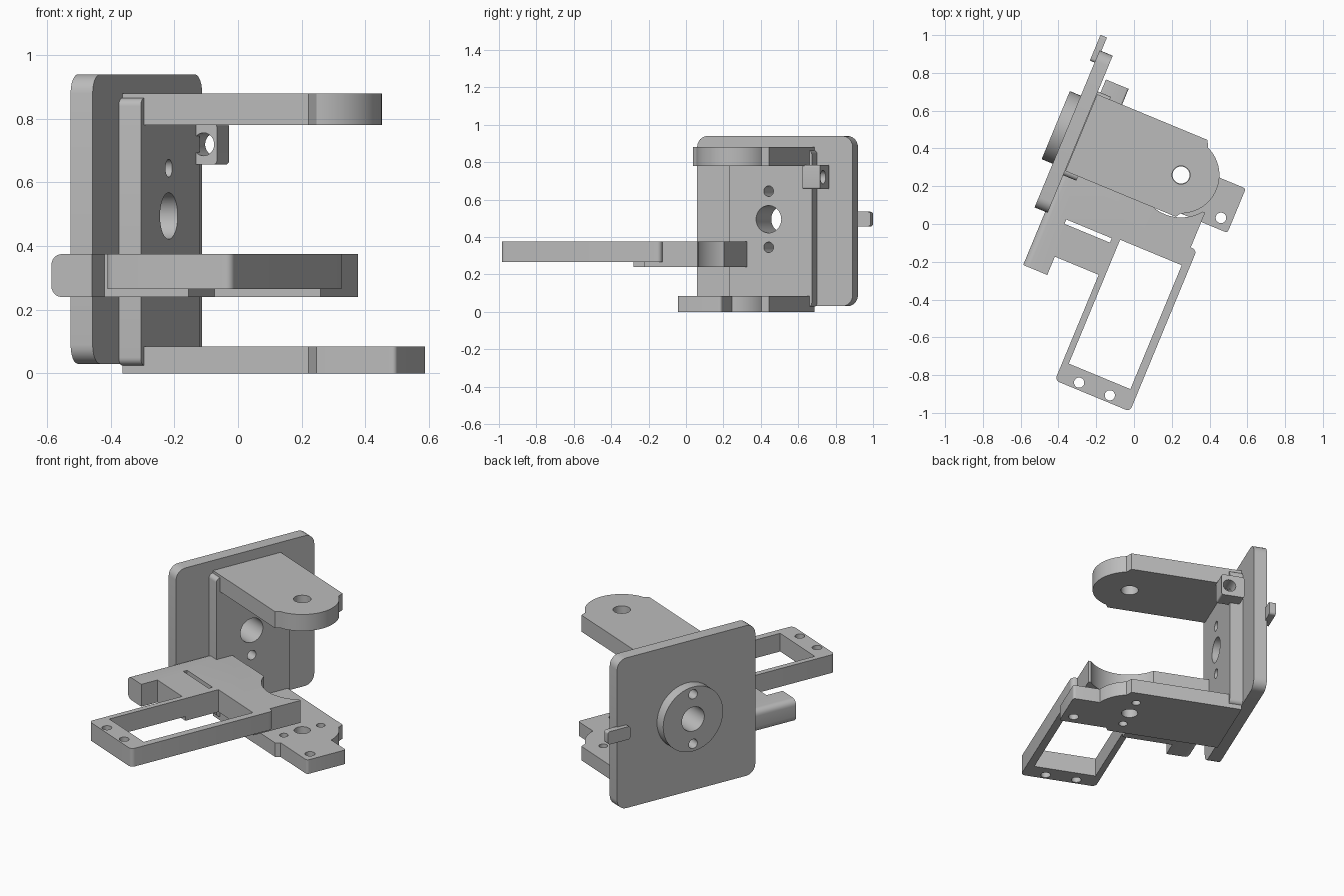
import bpy, bmesh, math

cube = bpy.data.objects.get("Cube")
if cube:
    bpy.data.objects.remove(cube, do_unlink=True)

TURN = math.radians(-22.5)      # the whole bracket stands turned on the ground
PIVOT = (0.131, 0.335)          # hinge axis shared by arm and base

grey = bpy.data.materials.new("plain grey")
grey.use_nodes = True
COLOUR = (0.5, 0.5, 0.5, 1)
grey.diffuse_color = COLOUR
grey.node_tree.nodes["Principled BSDF"].inputs["Base Color"].default_value = COLOUR


def finish(name, bm):
    bmesh.ops.recalc_face_normals(bm, faces=bm.faces)
    mesh = bpy.data.meshes.new(name)
    bm.to_mesh(mesh)
    bm.free()
    mesh.materials.append(grey)
    ob = bpy.data.objects.new(name, mesh)
    ob.rotation_euler.z = TURN
    bpy.context.collection.objects.link(ob)
    return ob


def prism(name, outline, z0, z1, axis=None, radius=0, pick=lambda c: True):
    """Extrude an outline; round the edges that run along one axis."""
    bm = bmesh.new()
    face = bm.faces.new([bm.verts.new((x, y, z0)) for x, y in outline])
    up = bmesh.ops.extrude_face_region(bm, geom=[face])["geom"]
    bmesh.ops.translate(bm, vec=(0, 0, z1 - z0),
                        verts=[v for v in up if isinstance(v, bmesh.types.BMVert)])
    if axis is not None:
        edges = [e for e in bm.edges
                 if abs((e.verts[0].co - e.verts[1].co).normalized()[axis]) > 0.99
                 and pick((e.verts[0].co + e.verts[1].co) / 2)]
        bmesh.ops.bevel(bm, geom=edges, offset=radius, segments=6,
                        profile=0.5, affect='EDGES')
    return finish(name, bm)


def box(name, x, y, z, **rounding):
    outline = [(x[0], y[0]), (x[1], y[0]), (x[1], y[1]), (x[0], y[1])]
    return prism(name, outline, z[0], z[1], **rounding)


def circle(cx, cy, r, start=0, end=360, steps=48):
    full = end - start == 360
    n = steps if full else steps + 1
    angles = [math.radians(start + (end - start) * i / steps) for i in range(n)]
    return [(cx + r * math.cos(a), cy + r * math.sin(a)) for a in angles]


def rod(name, axis, centre, r, span):
    """Cylinder along axis 0 (x), 1 (y) or 2 (z)."""
    bm = bmesh.new()
    ring = []
    for a, b in circle(centre[0], centre[1], r):
        ring.append(bm.verts.new([(span[0], a, b), (a, span[0], b), (a, b, span[0])][axis]))
    up = bmesh.ops.extrude_face_region(bm, geom=[bm.faces.new(ring)])["geom"]
    move = [0, 0, 0]
    move[axis] = span[1] - span[0]
    bmesh.ops.translate(bm, vec=move,
                        verts=[v for v in up if isinstance(v, bmesh.types.BMVert)])
    return finish(name, bm)


def combine(ob, others, mode='DIFFERENCE'):
    """Apply booleans and drop the helper solids."""
    bpy.context.view_layer.update()
    for other in others:
        mod = ob.modifiers.new("combine", 'BOOLEAN')
        mod.operation, mod.solver, mod.object = mode, 'EXACT', other
        with bpy.context.temp_override(object=ob, active_object=ob):
            bpy.ops.object.modifier_apply(modifier=mod.name)
        bpy.data.objects.remove(other, do_unlink=True)
    return ob


def drill(ob, holes, span, axis=2):
    return combine(ob, [rod("cutter", axis, (a, b), r, span) for a, b, r in holes])


# Upright plates and rear boss, sharing one row of bolt holes
SHAFT = (0.325, 0.495)
bolts = [(*SHAFT, 0.073)] + [(SHAFT[0], SHAFT[1] + s * 0.15, 0.028) for s in (-1, 1)]
back_plate = box("back_plate", (-0.52, -0.445), (-0.12, 0.78), (0.03, 0.94),
                 axis=0, radius=0.06)
inner_plate = box("inner_plate", (-0.445, -0.37), (0.095, 0.575), (0.025, 0.865),
                  axis=0, radius=0.025)
boss = rod("rear_boss", 0, SHAFT, 0.195, (-0.583, -0.52))
for part in (back_plate, inner_plate, boss):
    drill(part, bolts, (-0.7, -0.3), axis=0)

# Rear stop tab
box("stop_tab", (-0.547, -0.51), (0.71, 0.857), (0.457, 0.535),
    axis=0, radius=0.015)

# Pierced block on the side of the inner plate
block = box("side_block", (-0.43, -0.3), (0.55, 0.65), (0.657, 0.785),
            axis=1, radius=0.01)
drill(block, [(-0.345, 0.72, 0.036)], (0.4, 0.8), axis=1)

# Upper arm and base share one outline with a rounded end
arm_outline = ([(-0.443, 0.12), (0.19, 0.12)]
               + circle(*PIVOT, 0.203, -68, 68, 32)
               + [(0.19, 0.56), (-0.443, 0.56)])
arm = prism("upper_arm", arm_outline, 0.78, 0.88)
drill(arm, [(*PIVOT, 0.048)], (0.7, 1.0))

base = prism("base_arm", arm_outline, 0, 0.085)
tab = box("base_tab", (0.15, 0.475), (0.146, 0.4), (0, 0.085), axis=2, radius=0.015,
          pick=lambda c: c.x > 0.4)
combine(base, [tab], 'UNION')
drill(base, [(*PIVOT, 0.045), (PIVOT[0], PIVOT[1] - 0.12, 0.024),
             (PIVOT[0], PIVOT[1] + 0.12, 0.024), (0.413, 0.206, 0.028)], (-0.1, 0.2))

# Middle bracket: stepped body with a lug, joined to an open rectangular frame
body_outline = [(-0.459, -0.425), (-0.321, -0.425), (-0.321, -0.32), (-0.036, -0.32),
                (-0.036, -0.105), (0.325, -0.105), (0.325, 0.2), (-0.459, 0.2)]
bracket = prism("middle_bracket", body_outline, 0.24, 0.375, axis=1, radius=0.035,
                pick=lambda c: c.x < -0.4)
frame = box("frame", (-0.07, 0.36), (-0.925, 0.0), (0.265, 0.375),
            axis=2, radius=0.025)
opening = box("opening", (-0.036, 0.317), (-0.815, -0.105), (0.1, 0.5))
combine(frame, [opening])
combine(bracket, [frame], 'UNION')
slot = box("slot", (-0.34, -0.08), (-0.14, -0.115), (0.1, 0.5))
combine(bracket, [slot])
drill(bracket, [(*PIVOT, 0.225), (0.053, -0.887, 0.027), (0.229, -0.887, 0.027)], (0.1, 0.5))

# Smooth the rounded faces, keep the corners crisp
for ob in bpy.context.scene.objects:
    ob.select_set(ob.type == 'MESH')
bpy.context.view_layer.objects.active = bracket
bpy.ops.object.shade_smooth_by_angle(angle=math.radians(30))
